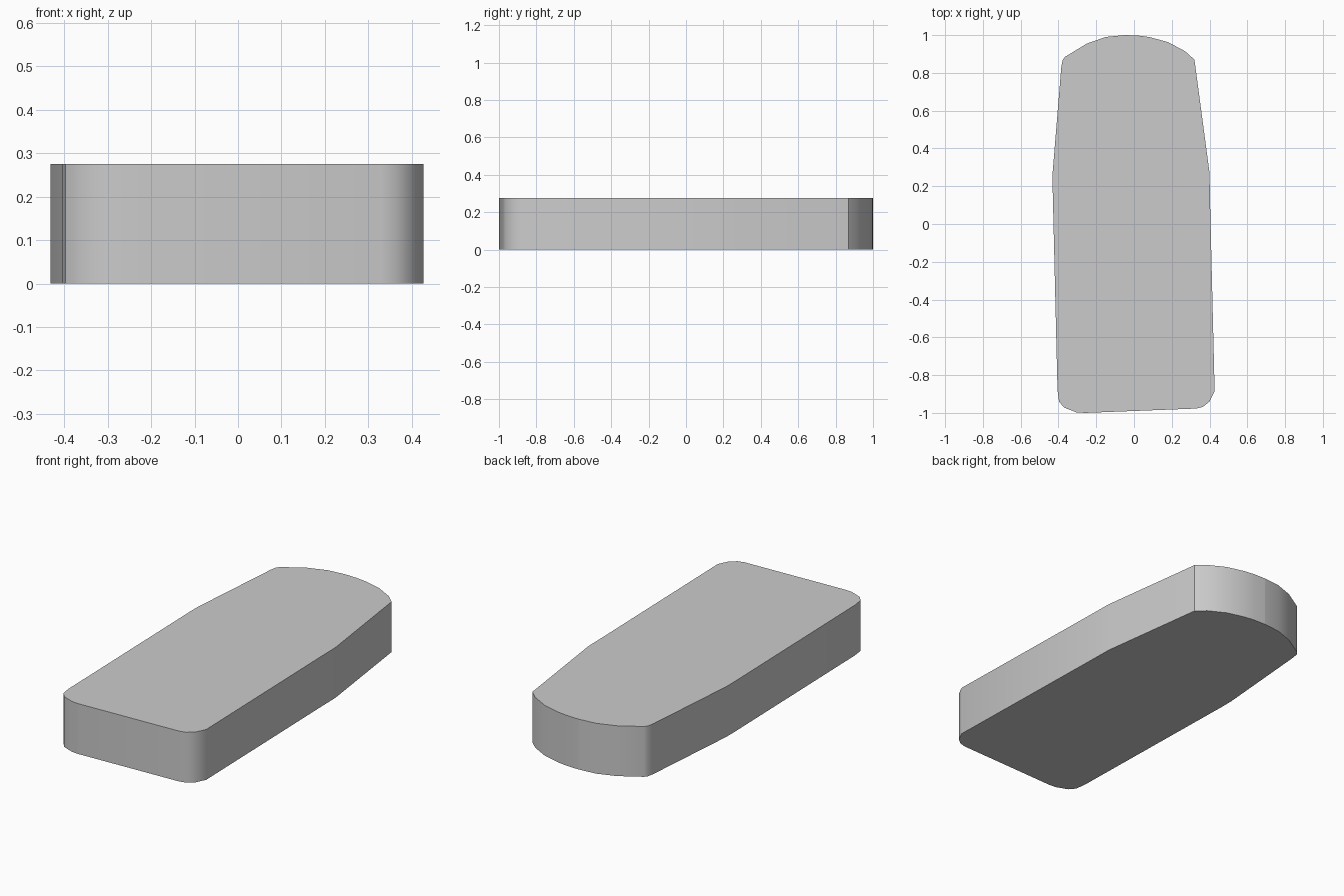
import bpy, bmesh, math

if "Cube" in bpy.data.objects:
    bpy.data.objects.remove(bpy.data.objects["Cube"])

HEIGHT = 0.275

# Plan outline, anticlockwise from the middle of the rounded back end
outline = [
    (-0.05, 1.0), (-0.15, 0.99), (-0.25, 0.955), (-0.365, 0.885), (-0.378, 0.868), (-0.385, 0.83),
    (-0.431, 0.27), (-0.431, 0.20),
    (-0.405, -0.88), (-0.397, -0.94), (-0.37, -0.972), (-0.305, -0.997), (-0.26, -1.0),
    (0.33, -0.977), (0.365, -0.968), (0.40, -0.94), (0.427, -0.885),
    (0.402, 0.15), (0.40, 0.27),
    (0.32, 0.87), (0.27, 0.915), (0.18, 0.963), (0.08, 0.99), (0.02, 0.998),
]

# Slab: outline raised to full height
bm = bmesh.new()
base = bm.faces.new([bm.verts.new((x, y, 0)) for x, y in outline])
raised = bmesh.ops.extrude_face_region(bm, geom=[base], use_keep_orig=True)
top_verts = [g for g in raised["geom"] if isinstance(g, bmesh.types.BMVert)]
bmesh.ops.translate(bm, verts=top_verts, vec=(0, 0, HEIGHT))
bmesh.ops.recalc_face_normals(bm, faces=bm.faces)

mesh = bpy.data.meshes.new("slab")
bm.to_mesh(mesh)
bm.free()
slab = bpy.data.objects.new("slab", mesh)
bpy.context.collection.objects.link(slab)

grey = bpy.data.materials.new("plain grey")
grey.diffuse_color = (0.6, 0.6, 0.6, 1)
grey.use_nodes = True
grey.node_tree.nodes["Principled BSDF"].inputs["Base Color"].default_value = grey.diffuse_color
mesh.materials.append(grey)

# Smooth rounded sides, crisp rims
bpy.context.view_layer.objects.active = slab
slab.select_set(True)
bpy.ops.object.shade_smooth_by_angle(angle=math.radians(30))

# Crease down the middle of the back end
for edge in mesh.edges:
    ends = [mesh.vertices[i].co for i in edge.vertices]
    if all(abs(c.x + 0.05) < 0.001 and c.y > 0.99 for c in ends):
        edge.use_edge_sharp = True
